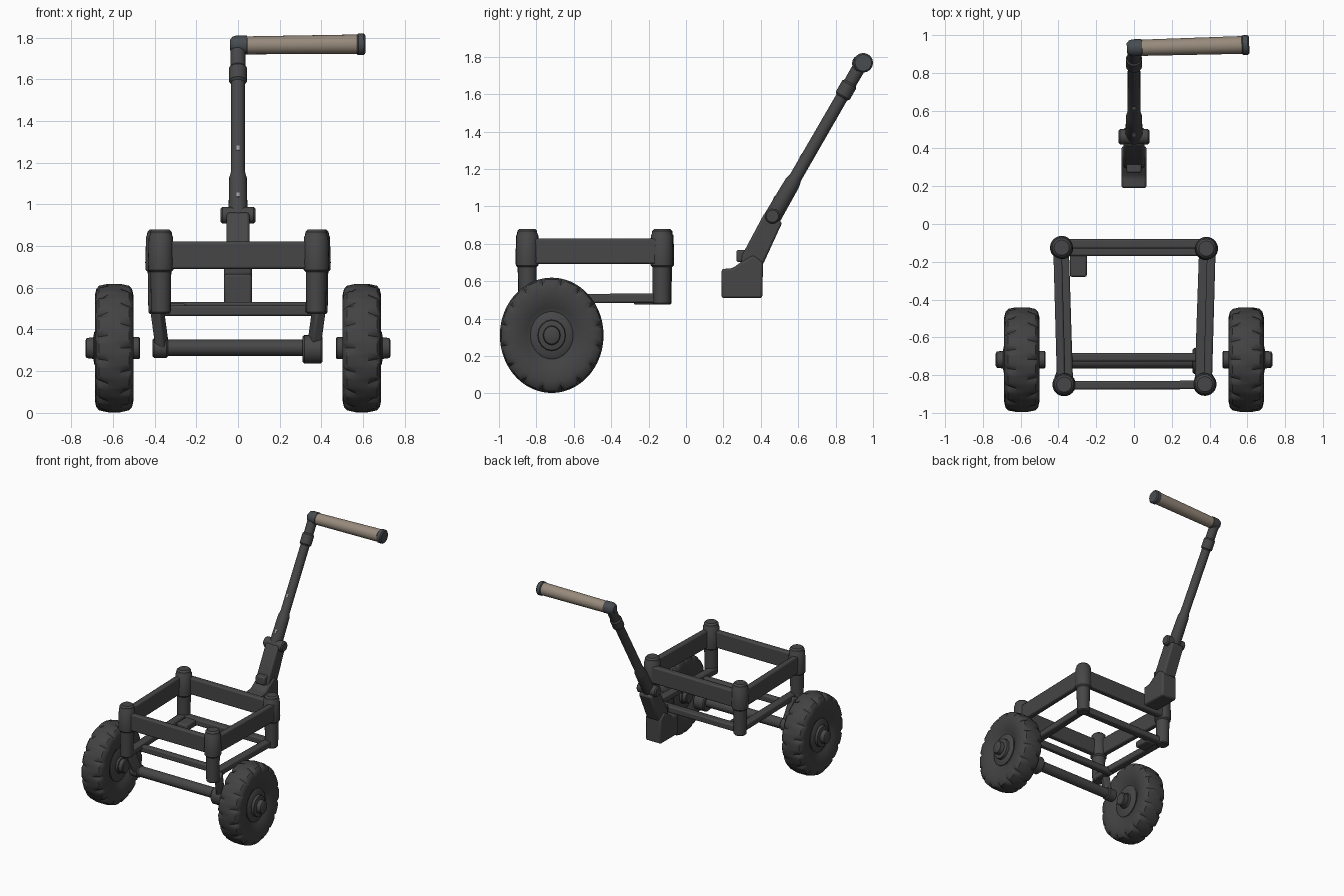
import bpy, bmesh, math
from mathutils import Vector, Matrix

if "Cube" in bpy.data.objects:
    bpy.data.objects.remove(bpy.data.objects["Cube"])


def material(name, col):
    m = bpy.data.materials.new(name)
    m.diffuse_color = (*col, 1)
    m.use_nodes = True
    m.node_tree.nodes["Principled BSDF"].inputs["Base Color"].default_value = m.diffuse_color
    return m


STEEL = material("dark steel", (0.062, 0.062, 0.062))
RUBBER = material("tyre rubber", (0.055, 0.055, 0.055))
SLATE = material("slate cap", (0.065, 0.072, 0.08))
WRAP = material("tan grip wrap", (0.31, 0.255, 0.2))
PALE = material("pale mark", (0.35, 0.35, 0.35))


def finish(name, bm, mat, bevel=0.0, angle=35):
    bmesh.ops.recalc_face_normals(bm, faces=bm.faces)
    me = bpy.data.meshes.new(name)
    bm.to_mesh(me)
    bm.free()
    ob = bpy.data.objects.new(name, me)
    bpy.context.collection.objects.link(ob)
    me.materials.append(mat)
    if bevel:
        b = ob.modifiers.new("round edges", 'BEVEL')
        b.width, b.segments, b.limit_method = bevel, 2, 'ANGLE'
    bpy.ops.object.select_all(action='DESELECT')
    ob.select_set(True)
    bpy.context.view_layer.objects.active = ob
    bpy.ops.object.shade_smooth_by_angle(angle=math.radians(angle))
    return ob


def bar(name, p, q, w, h, mat=STEEL, bevel=0.01):
    """Box from p to q, w wide sideways and h tall."""
    p, q = Vector(p), Vector(q)
    d = (q - p).normalized()
    s = d.cross(Vector((0, 0, 1))).normalized()
    u = s.cross(d)
    bm = bmesh.new()
    bmesh.ops.create_cube(bm, size=1)
    for v in bm.verts:
        c = v.co.copy()
        v.co = (p + q) / 2 + d * c.x * (q - p).length + s * c.y * w + u * c.z * h
    return finish(name, bm, mat, bevel)


def lathe(name, origin, axis, profile, mat=STEEL, seg=24, radius=None):
    """Spin (distance, radius) points around an axis; ends are capped."""
    rot = Vector(axis).to_track_quat('Z', 'Y').to_matrix()
    bm = bmesh.new()
    rings = []
    for k, (t, r) in enumerate(profile):
        ring = []
        for i in range(seg):
            a = 2 * math.pi * i / seg
            rr = radius(k, i, r) if radius else r
            ring.append(bm.verts.new(Vector(origin) + rot @ Vector((rr * math.cos(a), rr * math.sin(a), t))))
        rings.append(ring)
    for a, b in zip(rings, rings[1:]):
        for i in range(seg):
            j = (i + 1) % seg
            bm.faces.new((a[i], a[j], b[j], b[i]))
    bm.faces.new(rings[0])
    bm.faces.new(rings[-1])
    return finish(name, bm, mat)


def rod(name, p, q, r, mat=STEEL, r2=None, e=0.008):
    p, q = Vector(p), Vector(q)
    L, r2 = (q - p).length, r2 or r
    return lathe(name, p, q - p, [(0, r - e), (e, r), (L - e, r2), (L, r2 - e)], mat)


def profile_x(name, pts, half, bevel):
    """Side outline (y, z) extruded across x."""
    bm = bmesh.new()
    f = bm.faces.new([bm.verts.new((-half, y, z)) for y, z in pts])
    g = bmesh.ops.extrude_face_region(bm, geom=[f])
    bmesh.ops.translate(bm, vec=(2 * half, 0, 0), verts=[v for v in g["geom"] if isinstance(v, bmesh.types.BMVert)])
    return finish(name, bm, STEEL, bevel)


# Wheels: tyre with staggered shoulder notches, recessed rim disc, hub
WY, WZ = -0.718, 0.311
TYRE = [(-0.062, 0.13), (-0.075, 0.15), (-0.09, 0.205), (-0.093, 0.25), (-0.086, 0.283), (-0.072, 0.299), (-0.03, 0.308),
        (0.03, 0.308), (0.072, 0.299), (0.086, 0.283), (0.093, 0.25), (0.09, 0.205), (0.075, 0.15), (0.062, 0.13)]


def notch(k, i, r):
    if k in (4, 5) and i % 6 == 0 or k in (8, 9) and i % 6 == 3:
        return r - 0.022
    return r


for side, s in (("left", -1), ("right", 1)):
    wx = 0.594 * s
    parts = [
        lathe(side + "_tyre", (0, 0, 0), (s, 0, 0), TYRE, RUBBER, 96, notch),
        lathe(side + "_rim", (0, 0, 0), (s, 0, 0),
              [(-0.072, 0.115), (-0.066, 0.127), (0.066, 0.127), (0.074, 0.115), (0.08, 0.05)], STEEL, 40),
        lathe(side + "_hub", (0, 0, 0), (s, 0, 0),
              [(-0.125, 0.045), (-0.12, 0.052), (-0.09, 0.052), (-0.088, 0.06), (0.07, 0.085), (0.095, 0.08),
               (0.1, 0.052), (0.132, 0.048), (0.138, 0.036)], STEEL, 16)]
    for ob in parts:  # wheel is slightly taller than long
        ob.data.transform(Matrix.Translation((wx, WY, WZ)) @ Matrix.Diagonal((1, 0.9, 1, 1)))

# Corner posts with wide collars and caps
POSTS = {"back_left": (-0.383, -0.125), "back_right": (0.383, -0.13),
         "front_left": (-0.37, -0.85), "front_right": (0.375, -0.848)}
for n, (x, y) in POSTS.items():
    lathe(n + "_post", (x, y, 0), (0, 0, 1),
          [(0.475, 0.04), (0.483, 0.047), (0.675, 0.05), (0.685, 0.06), (0.72, 0.062), (0.845, 0.058),
           (0.852, 0.053), (0.868, 0.052), (0.88, 0.04)])

# Upper frame: tall thin planks
bar("upper_front_plank", (-0.37, -0.854, 0.756), (0.375, -0.852, 0.756), 0.045, 0.13)
bar("upper_back_plank", (-0.38, -0.105, 0.756), (0.38, -0.105, 0.756), 0.05, 0.13)
bar("upper_left_plank", (-0.405, -0.12, 0.76), (-0.385, -0.85, 0.76), 0.045, 0.135)
bar("upper_right_plank", (0.41, -0.12, 0.76), (0.39, -0.85, 0.76), 0.045, 0.135)

# Lower frame rails
bar("lower_back_rail", (-0.39, -0.14, 0.508), (0.39, -0.14, 0.508), 0.06, 0.05)
bar("lower_front_rail", (-0.37, -0.705, 0.49), (0.37, -0.705, 0.49), 0.045, 0.05)
bar("lower_left_rail", (-0.375, -0.12, 0.51), (-0.352, -0.86, 0.505), 0.06, 0.05)
bar("lower_right_rail", (0.375, -0.12, 0.51), (0.35, -0.86, 0.505), 0.06, 0.05)
bar("corner_plate", (-0.295, -0.15, 0.5), (-0.295, -0.28, 0.5), 0.09, 0.05)

# Axle, its end blocks and the struts carrying it
rod("axle", (-0.41, -0.725, 0.312), (0.4, -0.725, 0.312), 0.039)
rod("right_axle_block", (0.31, -0.725, 0.305), (0.405, -0.725, 0.305), 0.068)
rod("left_axle_block", (-0.41, -0.725, 0.312), (-0.335, -0.725, 0.312), 0.048)
for side, s in (("left", -1), ("right", 1)):
    bar(side + "_strut", (0.39 * s, -0.8, 0.51), (0.36 * s, -0.725, 0.29), 0.05, 0.07)

# Handle foot, sleeve and lug
profile_x("handle_foot", [(0.19, 0.51), (0.408, 0.51), (0.412, 0.7), (0.36, 0.74), (0.29, 0.7), (0.25, 0.67), (0.19, 0.665)],
          0.066, 0.012)
profile_x("handle_sleeve", [(0.29, 0.66), (0.412, 0.69), (0.515, 0.915), (0.42, 0.965), (0.3, 0.74)], 0.055, 0.012)
bar("sleeve_lug", (-0.04, 0.305, 0.735), (0.04, 0.305, 0.735), 0.07, 0.065)
rod("pivot_pin", (-0.083, 0.462, 0.948), (0.083, 0.462, 0.948), 0.04)

# Handle pole: wide lower tube, slim upper tube, collar
base, top = Vector((0, 0.45, 0.92)), Vector((0, 0.938, 1.765))
d = (top - base).normalized()
L = (top - base).length
lathe("handle_pole", base, d,
      [(0, 0.04), (0.02, 0.046), (0.2, 0.043), (0.24, 0.042), (0.27, 0.034), (L - 0.21, 0.033),
       (L - 0.2, 0.043), (L - 0.13, 0.043), (L - 0.12, 0.035), (L, 0.036)])
nrm = Vector((0, -d.z, d.y))
for i, (t, r) in enumerate(((0.12, 0.045), (0.385, 0.034))):
    c = base + d * t + nrm * r
    bar("pole_mark_%d" % i, c - d * 0.012, c + d * 0.012, 0.014, 0.004, PALE, 0)

# Elbow, wrapped grip and end cap
lathe("handle_elbow", (-0.038, 0.932, 1.765), (1, 0.028, 0),
      [(0, 0.025), (0.012, 0.039), (0.03, 0.045), (0.08, 0.045)], SLATE)
rod("handle_grip", (0.04, 0.933, 1.763), (0.575, 0.948, 1.768), 0.043, WRAP, 0.047, 0.004)
rod("grip_cap", (0.568, 0.947, 1.768), (0.61, 0.948, 1.768), 0.052, SLATE)
